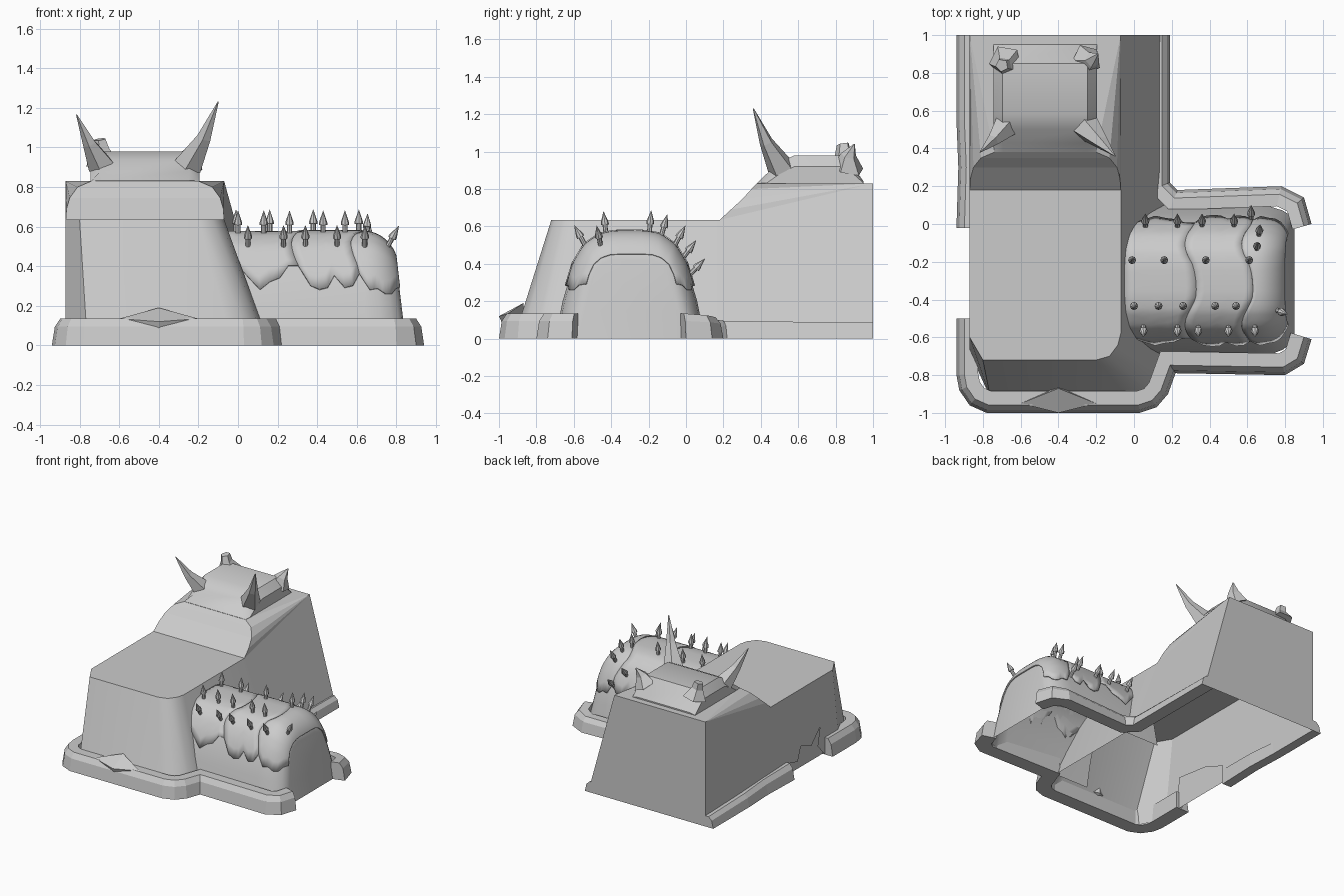
import bpy, bmesh, math
from mathutils import Vector as V

if "Cube" in bpy.data.objects:
    bpy.data.objects.remove(bpy.data.objects["Cube"])


def make(name, verts, faces, smooth=None):
    me = bpy.data.meshes.new(name)
    me.from_pydata([tuple(v) for v in verts], [], faces)
    bm = bmesh.new()
    bm.from_mesh(me)
    bmesh.ops.recalc_face_normals(bm, faces=bm.faces)
    bm.to_mesh(me)
    bm.free()
    ob = bpy.data.objects.new(name, me)
    bpy.context.collection.objects.link(ob)
    if smooth:
        bpy.ops.object.select_all(action='DESELECT')
        ob.select_set(True)
        bpy.context.view_layer.objects.active = ob
        bpy.ops.object.shade_smooth_by_angle(angle=math.radians(smooth))
    return ob


def loft(name, rings, closed=False, caps=(False, False), smooth=None):
    n = len(rings[0])
    verts = [p for r in rings for p in r]
    faces = [(i*n+j, i*n+(j+1) % n, (i+1)*n+(j+1) % n, (i+1)*n+j)
             for i in range(len(rings)-1) for j in range(n if closed else n-1)]
    if caps[0]:
        faces.append(tuple(range(n)))
    if caps[1]:
        faces.append(tuple(range((len(rings)-1)*n, len(rings)*n)))
    return make(name, verts, faces, smooth)


# Main hall: walls, open underneath, with a broken patch in the left wall
top = [(-.07, .18), (-.07, -.58), (-.085, -.64), (-.13, -.7), (-.2, -.72),
       (-.8, -.72), (-.87, -.6), (-.87, .18)]
bot = [(.16, .18), (.16, -.7), (.14, -.79), (.08, -.88), (-.03, -.92),
       (-.76, -.92), (-.87, -.68), (-.87, .18)]
loft("hall_front", [[(x, y, 0) for x, y in bot[:7]], [(x, y, .635) for x, y in top[:7]]], smooth=35)
make("hall_roof", [(x, y, .635) for x, y in top], [tuple(range(8))])
notch = [(-.02, 0), (-.06, .1), (-.16, .07), (-.2, .18), (-.33, .13), (-.44, .24), (-.41, .1), (-.5, 0)]
left = [(1, .83), (1, 0)] + notch + [(-.68, 0), (-.6, .635), (.18, .635)]
make("hall_left_wall", [(-.87, y, z) for y, z in left], [tuple(range(len(left)))])
make("broken_wall_core", [(-.85, y, z) for y, z in [(-.52, 0), (-.5, .26), (-.2, .22), (0, .14), (0, 0)]],
     [(0, 1, 2, 3, 4)])
make("hall_back", [(.16, .18, 0), (.16, 1, 0), (-.07, 1, .83), (-.07, .18, .635),
                   (-.87, 1, 0), (-.87, 1, .83)], [(0, 1, 2, 3), (1, 4, 5, 2)])

# Sloped upper storey with rounded front corners fanning out to square back corners
R = [(-.07, .18, .635), (-.074, .24, .69), (-.09, .3, .745), (-.13, .35, .8), (-.2, .38, .83)]
L = [(-.94-x, y, z) for x, y, z in R]
make("upper_storey", R+L+[(-.07, 1, .83), (-.87, 1, .83)],
     [(i, i+1, i+6, i+5) for i in range(4)] + [(i, i+1, 10) for i in range(4)]
     + [(i+5, i+6, 11) for i in range(4)] + [(4, 10, 11, 9)])

# Head cap on the upper storey
rings = []
for y, z, w in [(.38, .832, .27), (.43, .88, .275), (.5, .94, .275), (.58, .98, .275),
                (.85, .98, .275), (.95, .84, .275)]:
    s = max(.831, z-.06)
    rings.append([(-.47-w, y, .83), (-.47-w, y, s), (-.47-w+.05, y, z),
                  (-.47+w-.05, y, z), (-.47+w, y, s), (-.47+w, y, .83)])
loft("head_cap", rings, caps=(True, True), smooth=30)


# Horns and broken stumps
def horn(name, base, mid, tip, r, blunt=.003):
    pts = [V(base), V(mid), V(tip)]
    ax = (pts[2]-pts[0]).normalized()
    u = ax.orthogonal().normalized()
    w = ax.cross(u)
    rings = [[p+(u*math.cos(a*math.tau/5)+w*math.sin(a*math.tau/5))*k for a in range(5)]
             for p, k in zip(pts, (r, r*.5, blunt))]
    loft(name, rings, True, (True, True))


horn("horn_front_right", (-.25, .51, .91), (-.17, .43, 1.05), (-.1, .36, 1.23), .075)
horn("horn_front_left", (-.69, .51, .91), (-.75, .44, 1.02), (-.815, .38, 1.165), .07)
horn("horn_back_right", (-.25, .87, .91), (-.22, .87, .98), (-.19, .9, 1.04), .085)
horn("stump_back_left", (-.68, .86, .92), (-.69, .84, .99), (-.7, .84, 1.04), .09, .035)

# Side wing: arch section that rounds over into a smaller end arch
OUT = [(-.7, 0), (-.66, .2), (-.6, .4), (-.54, .5), (-.46, .555), (-.38, .57),
       (-.22, .57), (-.14, .555), (-.06, .5), (0, .4), (.06, .2), (.1, 0)]
INN = [(-.58, 0), (-.54, .15), (-.5, .32), (-.48, .37), (-.45, .4), (-.4, .42),
       (-.18, .42), (-.13, .4), (-.1, .37), (-.08, .32), (-.04, .15), (0, 0)]


def surf(x, v):
    s = min(1, max(0, (x-.64)/.15))
    w = 1-math.sqrt(1-s*s)
    i = min(10, int(v))
    f = v-i
    o = V(OUT[i]).lerp(V(OUT[i+1]), f)
    p = o.lerp(V(INN[i]).lerp(V(INN[i+1]), f), w)
    return V((x+.06*s*(1-p.y/.5), p.x, p.y))


def normal(x, v):
    return (surf(x+.01, v)-surf(x-.01, v)).cross(surf(x, v+.4)-surf(x, v-.4)).normalized()


loft("wing_shell", [[surf(.64+.15*s, v) for v in range(12)]
                    for s in (-5.2, 0, .4, .7, .88, .97, 1)], caps=(False, True), smooth=40)

# Torn hide strips over the wing: each has ragged lower edges front and back
strips = [(-.05, .3, .008, [2.3, 2, 1.7, 1.4, 1.6, 1.7, 2, 2]),
          (.3, .6, .013, [2.0, 1.5, 1.4, 1.45, 1.75, 1.45, 1.5, 1.8]),
          (.6, .787, .008, [1.8, 1.4, 1.45, 1.35, 1.4, 1.6, 1.7, 1.75])]
for k, (a, b, th, jag) in enumerate(strips):
    rings = []
    cols = 14 if k == 2 else 7
    for c in range(cols+1):
        q = c*7/cols
        j = min(6, int(q))
        v0 = jag[j]+(jag[j+1]-jag[j])*(q-j)
        v1 = 11-v0
        row = []
        for m in range(25):
            v = v0+(v1-v0)*m/24
            wob = .03*math.sin(v*1.5)
            lo = a+(wob if k else 0)
            hi = b+(wob if k < 2 else 0)
            t = c/cols
            if k == 2:
                t = math.sin(t*math.pi/2)
            row.append(surf(lo+(hi-lo)*t, v))
        rings.append(row)
    ob = loft("hide_strip", rings, smooth=30)
    up = max(ob.data.polygons, key=lambda p: p.center.z).normal.z
    mod = ob.modifiers.new("thickness", 'SOLIDIFY')
    mod.thickness = th
    mod.offset = 1 if up > 0 else -1


# Spikes studded through the hide
def spike(x, v):
    p = surf(x, v)
    n = normal(x, v)
    if n.dot(p-V((.35, -.3, .1))) < 0:
        n = -n
    d = (n+V((0, 0, .7))).normalized()
    u = d.orthogonal().normalized()
    w = d.cross(u)
    rings = [[p+d*h+(u*math.cos(a*math.tau/8)+w*math.sin(a*math.tau/8))*r for a in range(8)]
             for h, r in [(-.01, .013), (.048, .013), (.048, .021), (.06, .021), (.12, .001)]]
    loft("spike", rings, True, (True, True), 30)


for v, xs in [(3, (.05, .23, .34, .5, .64)), (4.4, (0, .13, .26, .43, .54)),
              (6.3, (-.01, .16, .38, .61)), (7.1, (.65,)),
              (8.7, (.06, .23, .36, .53)), (9.3, (.62,)), (8, (.66,)), (4, (.755,))]:
    for x in xs:
        spike(x, v)


# Stone footing swept along the outer edge of the walls
def rim(name, path, h0=.135, h1=.135, wide=.1):
    P = [V(p) for p in path]
    rings = []
    for i, p in enumerate(P):
        d0 = (P[i]-P[i-1]).normalized() if i else (P[1]-P[0]).normalized()
        d1 = (P[i+1]-P[i]).normalized() if i < len(P)-1 else d0
        n = V((-(d0+d1).y, (d0+d1).x)).normalized()
        n /= max(.6, n.dot(V((-d1.y, d1.x))))
        h = h0+(h1-h0)*i/(len(P)-1)
        rings.append([(*(p+n*k), z) for k, z in [(0, 0), (.015, h*.7), (.042, h), (wide, h), (wide, 0)]])
    loft(name, rings, True, (True, True))


rim("footing_front", [(-.94, -.5), (-.94, -.8), (-.925, -.88), (-.87, -.96), (-.78, -1), (.03, -1),
                      (.12, -.97), (.18, -.9), (.22, -.79), (.8, -.8), (.9, -.74), (.94, -.61)],
    wide=.115)
rim("footing_back", [(.94, 0), (.9, .14), (.78, .2), (.23, .18), (.19, .22), (.19, 1)], .135, .085, .105)
rim("footing_left", [(-.94, 1), (-.94, .55), (-.93, .3), (-.94, -.02)], .085, .12, .075)

# Pointed boss on the front footing
make("front_boss", [(-.6, -.95, .135), (-.2, -.95, .135), (-.4, -.87, .19), (-.4, -.98, .075),
                    (-.4, -1, .12), (-.4, -.86, .12)],
     [(0, 4, 2), (4, 1, 2), (0, 3, 4), (3, 1, 4), (0, 2, 5), (2, 1, 5), (0, 5, 3), (5, 1, 3)])
